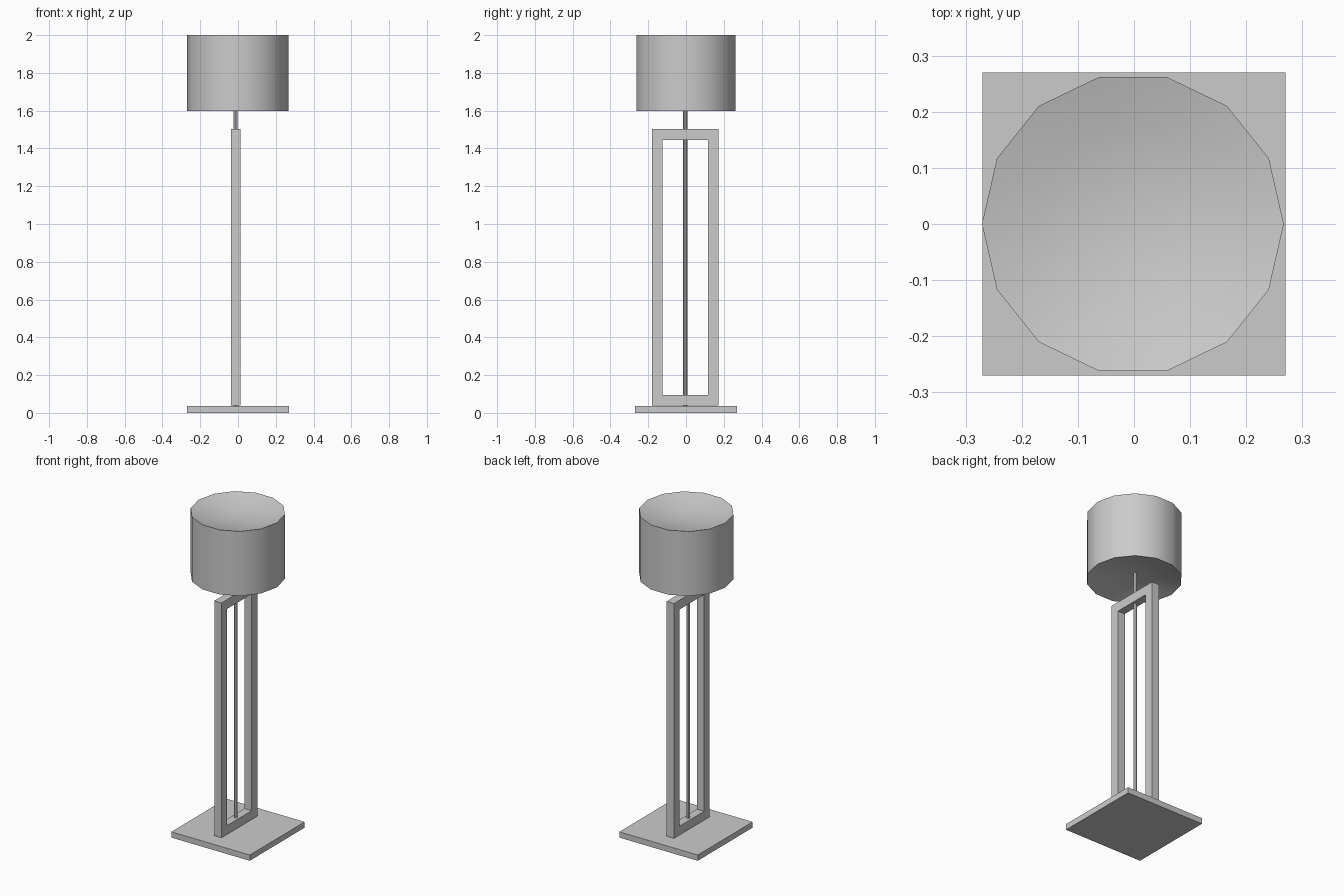
import bpy, bmesh
from math import pi, cos, sin

if "Cube" in bpy.data.objects:
    bpy.data.objects.remove(bpy.data.objects["Cube"])


def make_object(name, bm):
    bmesh.ops.remove_doubles(bm, verts=bm.verts, dist=1e-5)
    bmesh.ops.recalc_face_normals(bm, faces=bm.faces)
    mesh = bpy.data.meshes.new(name)
    bm.to_mesh(mesh)
    bm.free()
    obj = bpy.data.objects.new(name, mesh)
    bpy.context.collection.objects.link(obj)
    return obj


def smooth(obj, angle):
    bpy.ops.object.select_all(action='DESELECT')
    obj.select_set(True)
    bpy.context.view_layer.objects.active = obj
    obj.data.polygons.foreach_set("use_smooth", [True] * len(obj.data.polygons))
    bpy.ops.object.shade_smooth_by_angle(angle=angle)


def lathe(name, sides, profile, x, y):
    """Revolve (radius, z) points; first and last points lie on the axis."""
    bm = bmesh.new()
    rings = [[bm.verts.new((x + r * cos(2 * pi * i / sides),
                            y + r * sin(2 * pi * i / sides), z))
              for i in range(sides)] for r, z in profile[1:-1]]
    low = bm.verts.new((x, y, profile[0][1]))
    high = bm.verts.new((x, y, profile[-1][1]))
    for i in range(sides):
        j = (i + 1) % sides
        bm.faces.new((low, rings[0][j], rings[0][i]))
        bm.faces.new((high, rings[-1][i], rings[-1][j]))
        for a, b in zip(rings, rings[1:]):
            bm.faces.new((a[i], a[j], b[j], b[i]))
    return make_object(name, bm)


# square base plate
bm = bmesh.new()
bmesh.ops.create_cube(bm, size=1)
bmesh.ops.scale(bm, vec=(0.54, 0.54, 0.036), verts=bm.verts)
bmesh.ops.translate(bm, vec=(0, 0, 0.018), verts=bm.verts)
make_object("base_plate", bm)

# upright rectangular frame: outer and inner loops bridged, then thickened along x
CX, CY, DEPTH = -0.0125, -0.004, 0.05
bm = bmesh.new()
outer, inner = [[bm.verts.new((CX - DEPTH / 2, CY + s * half, z))
                 for s, z in ((-1, z0), (1, z0), (1, z1), (-1, z1))]
                for half, z0, z1 in ((0.176, 0.040, 1.502), (0.121, 0.095, 1.444))]
for i in range(4):
    j = (i + 1) % 4
    bm.faces.new((outer[i], outer[j], inner[j], inner[i]))
ext = bmesh.ops.extrude_face_region(bm, geom=bm.faces[:], use_keep_orig=True)
moved = [v for v in ext["geom"] if isinstance(v, bmesh.types.BMVert)]
bmesh.ops.translate(bm, vec=(DEPTH, 0, 0), verts=moved)
make_object("upright_frame", bm)

# thin central rod from the base up to the hollow under the shade
lathe("centre_rod", 8, [(0, 0.036), (0.011, 0.036), (0.011, 1.645), (0, 1.645)], CX, CY)

# drum shade: 14 sides, with top and bottom gently dished inwards
R, Z0, Z1, DISH = 0.269, 1.598, 2.0, 0.046
steps = [(R * t, DISH * (1 - t * t)) for t in (0, 0.33, 0.67, 1)]
profile = [(r, Z0 + d) for r, d in steps] + [(r, Z1 - d) for r, d in reversed(steps)]
smooth(lathe("lamp_shade", 14, profile, -0.002, 0), pi / 4)
